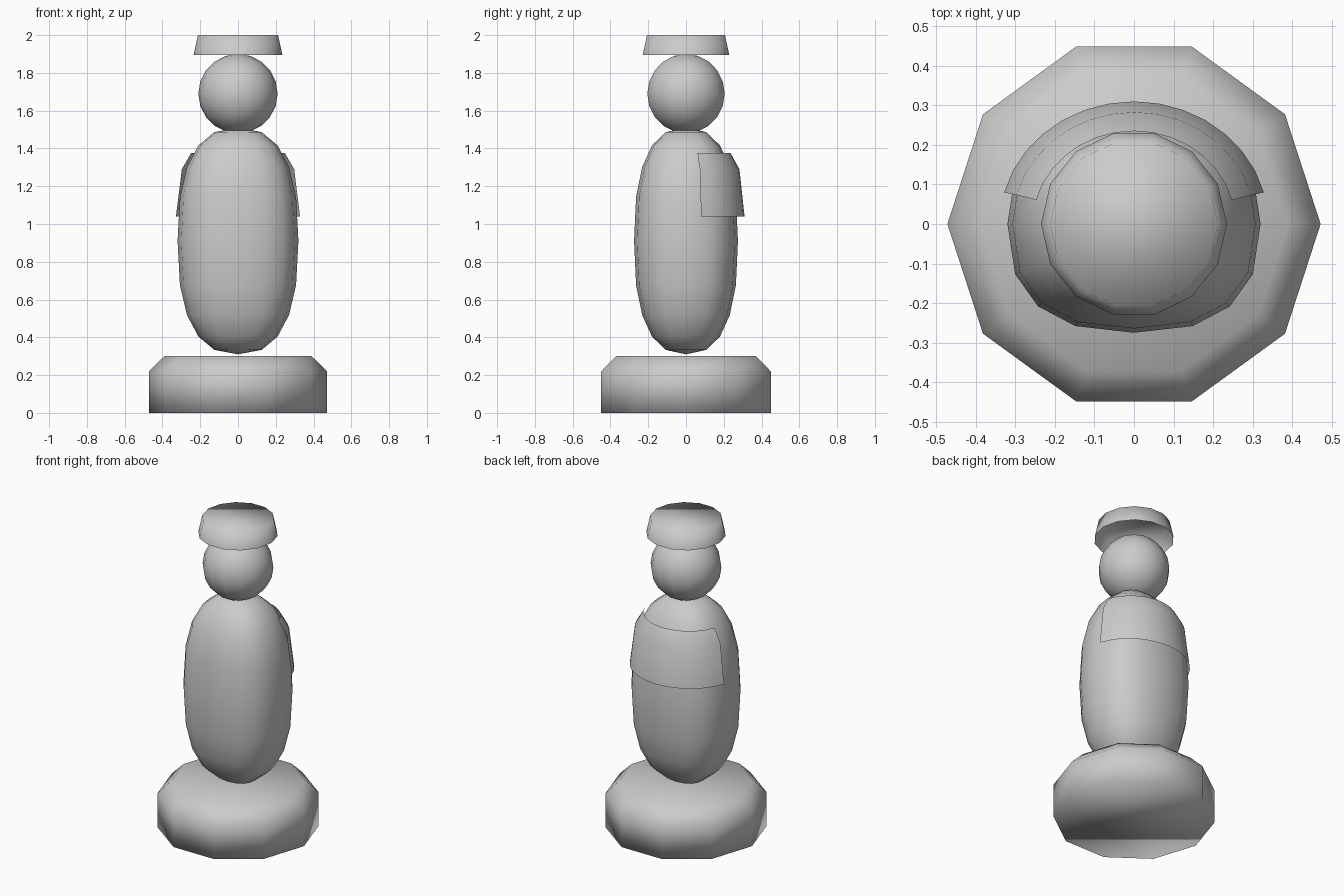
import bpy, bmesh
from math import sin, cos, pi, radians

if "Cube" in bpy.data.objects:
    bpy.data.objects.remove(bpy.data.objects["Cube"])


def spow(v, e):
    return (1 if v >= 0 else -1) * abs(v) ** e if abs(v) > 1e-9 else 0.0


def lathe(name, rings, segs, start=0.0, end=360.0, cap_low=False, cap_high=False, power=1.0):
    """Skin elliptical rings (rx, ry, z); a ring of zero radius becomes a pole."""
    full = end - start >= 360
    count = segs if full else segs + 1
    bm = bmesh.new()
    rows = []
    for rx, ry, z in rings:
        if rx < 1e-6:
            rows.append([bm.verts.new((0, 0, z))] * count)
            continue
        row = []
        for i in range(count):
            a = radians(start + (end - start) * i / segs)
            row.append(bm.verts.new((rx * spow(cos(a), power), ry * spow(sin(a), power), z)))
        rows.append(row)
    for low, high in zip(rows, rows[1:]):
        for i in range(segs):
            j = (i + 1) % count
            quad = list(dict.fromkeys((low[i], low[j], high[j], high[i])))
            bm.faces.new(quad)
    if cap_low:
        bm.faces.new(rows[0][::-1])
    if cap_high:
        bm.faces.new(rows[-1])
    for f in bm.faces:
        f.smooth = True
    mesh = bpy.data.meshes.new(name)
    bm.to_mesh(mesh)
    bm.free()
    obj = bpy.data.objects.new(name, mesh)
    bpy.context.collection.objects.link(obj)
    return obj


def ellipsoid(name, rx, ry, rz, zc, segs, steps, power=1.0):
    """Rounded solid; a power below 1 makes it boxier."""
    rings = []
    for k in range(steps + 1):
        a = -pi / 2 + pi * k / steps
        r = 0 if k in (0, steps) else spow(cos(a), power)
        rings.append((rx * r, ry * r, zc + rz * spow(sin(a), power)))
    return lathe(name, rings, segs, power=power)


# Ten-sided base with a chamfered top edge
lathe("base", [(0.472, 0.472, 0), (0.472, 0.472, 0.22), (0.39, 0.39, 0.30)], 10,
      cap_low=True, cap_high=True)

# Boxy rounded body and round head
ellipsoid("body", 0.32, 0.275, 0.60, 0.91, 16, 10, power=0.8)
ellipsoid("head", 0.21, 0.21, 0.21, 1.69, 14, 10)

# Flared hat, open underneath
lathe("hat", [(0.235, 0.235, 1.895), (0.212, 0.212, 2.0)], 14, cap_high=True)

# Shoulder cape wrapped round the back
lathe("cape", [(0.34, 0.31, 1.04), (0.308, 0.283, 1.29), (0.256, 0.235, 1.377)], 14,
      start=15, end=165)
